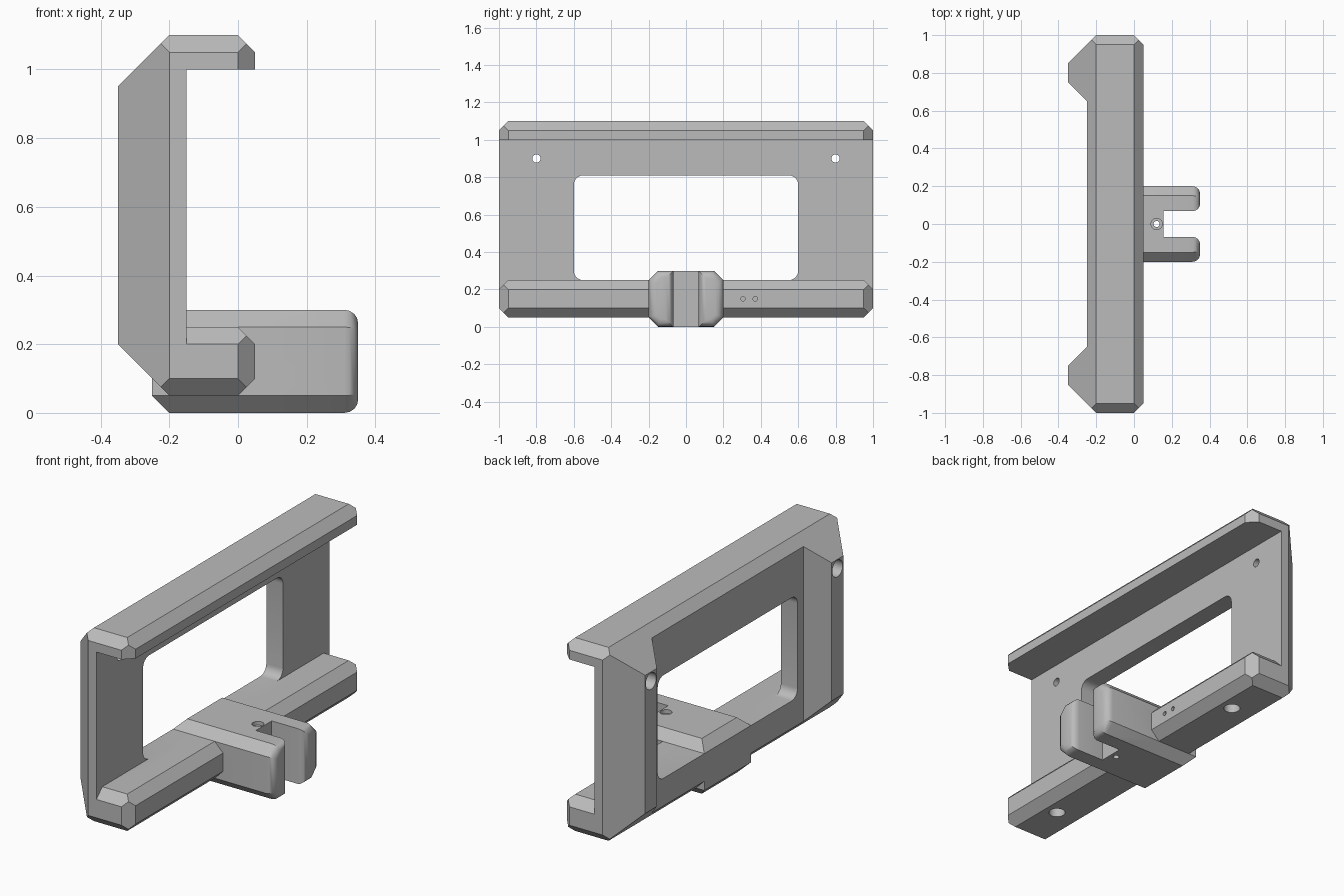
import bpy, bmesh, math
from mathutils import Matrix, Vector

old = bpy.data.objects.get("Cube")
if old:
    bpy.data.objects.remove(old, do_unlink=True)

grey = bpy.data.materials.new("plain grey")
grey.use_nodes = True
grey.diffuse_color = (0.5, 0.5, 0.5, 1)
grey.node_tree.nodes["Principled BSDF"].inputs["Base Color"].default_value = (0.5, 0.5, 0.5, 1)


def make_object(name, bm):
    bmesh.ops.recalc_face_normals(bm, faces=bm.faces)
    mesh = bpy.data.meshes.new(name)
    bm.to_mesh(mesh)
    bm.free()
    mesh.materials.append(grey)
    obj = bpy.data.objects.new(name, mesh)
    bpy.context.collection.objects.link(obj)
    return obj


def prism(name, outline, axis, low, high):
    """Extrude a 2D outline along an axis: x takes (y, z), y takes (x, z), z takes (x, y)."""
    bm = bmesh.new()
    k = "xyz".index(axis)
    verts = []
    for p in outline:
        co = list(p)
        co.insert(k, low)
        verts.append(bm.verts.new(co))
    face = bm.faces.new(verts)
    moved = bmesh.ops.extrude_face_region(bm, geom=[face])["geom"]
    shift = Vector((0, 0, 0))
    shift[k] = high - low
    bmesh.ops.translate(bm, vec=shift, verts=[v for v in moved if isinstance(v, bmesh.types.BMVert)])
    return make_object(name, bm)


def rect(a, b, c, d):
    return [(a, c), (b, c), (b, d), (a, d)]


def octagon(a, b, c, d, cut):
    return [(a + cut, c), (b - cut, c), (b, c + cut), (b, d - cut),
            (b - cut, d), (a + cut, d), (a, d - cut), (a, c + cut)]


def rounded(a, b, c, d, r, steps=6):
    corners = [(b - r, d - r), (a + r, d - r), (a + r, c + r), (b - r, c + r)]
    return [(x + r * math.cos(t), y + r * math.sin(t))
            for q, (x, y) in enumerate(corners)
            for t in [(q + i / steps) * math.pi / 2 for i in range(steps + 1)]]


def circle(x, y, r, n=24):
    return [(x + r * math.cos(i * math.tau / n), y + r * math.sin(i * math.tau / n)) for i in range(n)]


def combine(obj, tool, operation="DIFFERENCE"):
    mod = obj.modifiers.new("cut", "BOOLEAN")
    mod.operation, mod.object, mod.solver = operation, tool, "EXACT"
    bpy.context.view_layer.objects.active = obj
    bpy.ops.object.modifier_apply(modifier=mod.name)
    bpy.data.objects.remove(tool, do_unlink=True)


# Hooked frame: side profile, then trimmed by its plan and its face outline
profile = [(-0.2, 1.1), (0, 1.1), (0.05, 1.05), (0.05, 1), (-0.15, 1), (-0.15, 0.25), (0, 0.25),
           (0.05, 0.2), (0.05, 0.1), (0, 0.05), (-0.2, 0.05), (-0.35, 0.2), (-0.35, 0.95)]
frame = prism("frame", profile, "y", -1, 1)
half_plan = [(0.05, 0.95), (0, 1), (-0.2, 1), (-0.35, 0.85), (-0.35, 0.75), (-0.25, 0.65)]
plan = half_plan + [(x, -y) for x, y in reversed(half_plan)]
combine(frame, prism("plan", plan, "z", -0.5, 1.5), "INTERSECT")
combine(frame, prism("face", octagon(-1, 1, 0.05, 1.1, 0.05), "x", -0.5, 0.5), "INTERSECT")

# Window, lip end chamfers and fixing holes
combine(frame, prism("window", rounded(-0.6, 0.6, 0.25, 0.81, 0.05), "x", -0.5, -0.1))
for s in (-1, 1):
    corner = [(s * 0.95, 0.25), (s * 1.01, 0.19), (s * 1.01, 0.26), (s * 0.95, 0.26)]
    combine(frame, prism("lip_corner", corner, "x", -0.15, 0.1))
    combine(frame, prism("screw_hole", circle(s * 0.8, 0.9, 0.022), "x", -0.5, 0))
    combine(frame, prism("screw_head", circle(s * 0.8, 0.9, 0.045), "x", -0.5, -0.22))
    combine(frame, prism("foot_hole", circle(-0.07, s * 0.7, 0.042), "z", 0, 0.12))
for y in (0.305, 0.37):
    combine(frame, prism("pin_hole", circle(y, 0.15, 0.012, 16), "x", -0.05, 0.1))

# Clamp block: chamfered section, chamfered back, forked and rounded front
clamp = prism("clamp", octagon(-0.2, 0.2, 0, 0.3, 0.05), "x", -0.25, 0.35)
side = [(-0.2, 0), (0.4, 0), (0.4, 0.3), (-0.2, 0.3), (-0.25, 0.25), (-0.25, 0.05)]
combine(clamp, prism("side", side, "y", -0.5, 0.5), "INTERSECT")
combine(clamp, prism("slot", rect(0.155, 0.5, -0.068, 0.068), "z", -0.1, 0.4))
bm = bmesh.new()
bm.from_mesh(clamp.data)
tips = [e for e in bm.edges if all(v.co.x > 0.349 for v in e.verts)
        and any(abs(f.normal.x) < 0.5 for f in e.link_faces)]
bmesh.ops.bevel(bm, geom=tips, offset=0.04, segments=4, profile=0.5, affect="EDGES")
bm.to_mesh(clamp.data)
bm.free()

# Merge the clamp, then drill its bolt hole
combine(frame, clamp, "UNION")
combine(frame, prism("bolt_hole", circle(0.12, 0, 0.016), "z", -0.1, 0.4))
combine(frame, prism("bolt_head", circle(0.12, 0, 0.03), "z", 0.28, 0.4))

bpy.ops.object.select_all(action="DESELECT")
frame.select_set(True)
bpy.context.view_layer.objects.active = frame
bpy.ops.object.shade_smooth_by_angle(angle=math.radians(28))
